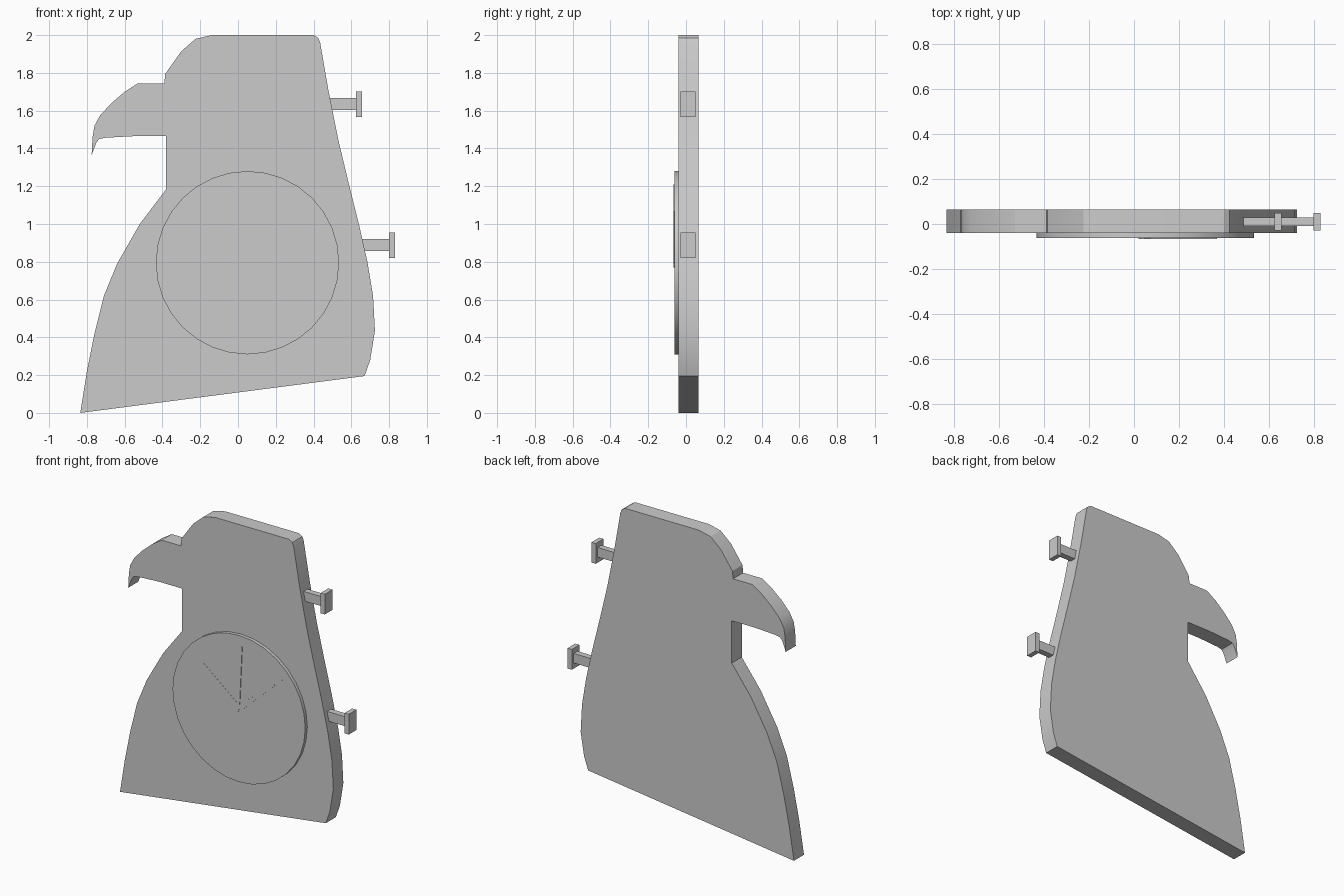
import bpy
import bmesh
import math

cube = bpy.data.objects.get("Cube")
if cube:
    bpy.data.objects.remove(cube, do_unlink=True)

grey = bpy.data.materials.new("plain grey")
grey.use_nodes = True
tone = (0.6, 0.6, 0.6, 1)
grey.diffuse_color = tone
grey.node_tree.nodes["Principled BSDF"].inputs["Base Color"].default_value = tone


def slab(name, outline, front, back):
    """Extrude an x-z outline from y = front to y = back."""
    bm = bmesh.new()
    face = bm.faces.new([bm.verts.new((x, front, z)) for x, z in outline])
    moved = bmesh.ops.extrude_face_region(bm, geom=[face])["geom"]
    verts = [v for v in moved if isinstance(v, bmesh.types.BMVert)]
    bmesh.ops.translate(bm, verts=verts, vec=(0, back - front, 0))
    bmesh.ops.recalc_face_normals(bm, faces=bm.faces)
    mesh = bpy.data.meshes.new(name)
    bm.to_mesh(mesh)
    bm.free()
    mesh.materials.append(grey)
    obj = bpy.data.objects.new(name, mesh)
    bpy.context.collection.objects.link(obj)
    return obj


def box(name, x0, x1, z0, z1, front, back):
    return slab(name, [(x0, z0), (x1, z0), (x1, z1), (x0, z1)], front, back)


# Bird-shaped board: base, back, head, hooked beak, chest
board = [
    (-0.835, 0), (0.67, 0.195), (0.70, 0.28), (0.725, 0.435), (0.715, 0.62),
    (0.685, 0.80), (0.64, 1.0), (0.585, 1.22), (0.53, 1.45), (0.48, 1.70),
    (0.435, 1.96), (0.425, 1.985), (0.40, 2.0),
    (-0.14, 2.0), (-0.225, 1.98), (-0.30, 1.915), (-0.385, 1.795), (-0.39, 1.745),
    (-0.53, 1.745), (-0.60, 1.70), (-0.67, 1.64), (-0.73, 1.575), (-0.76, 1.52),
    (-0.77, 1.46), (-0.775, 1.365), (-0.75, 1.43), (-0.735, 1.45), (-0.70, 1.457),
    (-0.55, 1.465), (-0.38, 1.465), (-0.38, 1.185),
    (-0.52, 1.0), (-0.64, 0.79), (-0.71, 0.62), (-0.76, 0.42), (-0.80, 0.22),
]
body = slab("bird_board", board, -0.04, 0.065)

# Round clock face
cx, cz, radius, sides = 0.05, 0.795, 0.485, 32
ring = [(cx + radius * math.cos(math.tau * i / sides),
         cz + radius * math.sin(math.tau * i / sides)) for i in range(sides)]
dial = slab("clock_face", ring, -0.062, -0.038)

# Thin clock hands
slab("minute_hand", [(0.047, 0.82), (0.058, 0.82), (0.076, 1.21), (0.07, 1.21)], -0.066, -0.06)
slab("hour_hand", [(0.05, 0.82), (0.07, 0.79), (0.37, 1.07)], -0.066, -0.06)
slab("alarm_hand", [(0.045, 0.815), (0.05, 0.82), (-0.21, 1.03)], -0.063, -0.06)
slab("hand_pivot", [(0.02, 0.77), (0.045, 0.775), (0.055, 0.79), (0.03, 0.785)], -0.066, -0.06)

# Two pegs with square heads on the back edge
for place, x, z in (("upper", 0.625, 1.634), ("lower", 0.80, 0.887)):
    box(place + "_peg_stem", x - 0.15, x + 0.005, z - 0.03, z + 0.033, -0.01, 0.03)
    box(place + "_peg_head", x, x + 0.031, z - 0.067, z + 0.067, -0.03, 0.05)

# Soft shading along the curved outlines
for obj in (body, dial):
    bpy.ops.object.select_all(action="DESELECT")
    obj.select_set(True)
    bpy.context.view_layer.objects.active = obj
    bpy.ops.object.shade_smooth_by_angle(angle=math.radians(25))
